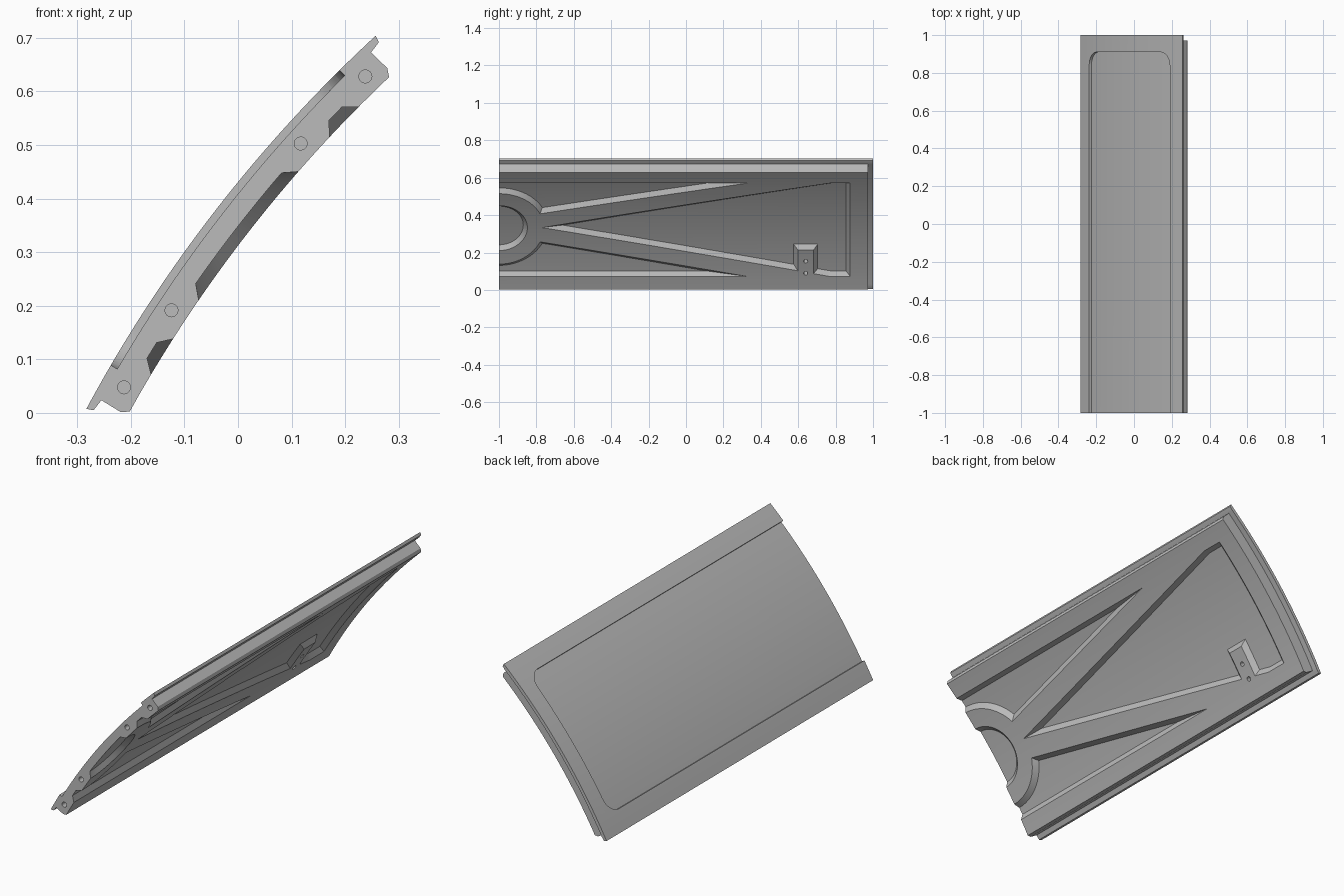
import bpy, bmesh, math
from mathutils import Vector

cube = bpy.data.objects.get("Cube")
if cube:
    bpy.data.objects.remove(cube)

# The panel is laid out flat as (y along, s around, r radius), then rolled on a cylinder
CENTRE_X, CENTRE_Z, MID_ANGLE = 2.068, -1.258, math.radians(37.79)
R_IN, R_FLOOR, R_LIP, R_OUT = 2.5965, 2.6185, 2.653, 2.67
STEP = 0.02
DRAFT = 0.022

grey = bpy.data.materials.new("plain grey")
grey.use_nodes = True
grey.diffuse_color = (0.5, 0.5, 0.5, 1)
grey.node_tree.nodes["Principled BSDF"].inputs["Base Color"].default_value = (0.5, 0.5, 0.5, 1)


def roll(p):
    y, s, r = p
    a = MID_ANGLE + s / 2.6
    return Vector((CENTRE_X - r * math.cos(a), y, CENTRE_Z + r * math.sin(a)))


def loft(name, loop_a, loop_b):
    """Solid between two matching flat loops, sliced across and rolled."""
    bm = bmesh.new()
    a = [bm.verts.new(p) for p in loop_a]
    b = [bm.verts.new(p) for p in loop_b]
    caps = [bm.faces.new(a), bm.faces.new(b[::-1])]
    n = len(a)
    for i in range(n):
        j = (i + 1) % n
        bm.faces.new((a[j], a[i], b[i], b[j]))
    bm.normal_update()
    bmesh.ops.triangulate(bm, faces=caps)
    # slices are offset so that none passes through a corner
    for k in range(-24, 24):
        bmesh.ops.bisect_plane(bm, geom=bm.verts[:] + bm.edges[:] + bm.faces[:],
                               dist=1e-6, plane_co=(0, (k + 0.37) * STEP, 0),
                               plane_no=(0, 1, 0))
    bmesh.ops.remove_doubles(bm, verts=bm.verts[:], dist=1e-5)
    for v in bm.verts:
        v.co = roll(v.co)
    bm.normal_update()
    bmesh.ops.triangulate(bm, faces=bm.faces[:])
    if bm.calc_volume(signed=True) < 0:
        bmesh.ops.reverse_faces(bm, faces=bm.faces[:])
    bm.normal_update()
    mesh = bpy.data.meshes.new(name)
    bm.to_mesh(mesh)
    bm.free()
    mesh.materials.append(grey)
    obj = bpy.data.objects.new(name, mesh)
    bpy.context.scene.collection.objects.link(obj)
    return obj


def inset(points, d):
    """Mitred inset of an outline; negative d grows it."""
    pts = [Vector(p) for p in points]
    n = len(pts)
    area = sum(pts[i - 1].cross(pts[i]) for i in range(n))
    sign = 1 if area > 0 else -1
    result = []
    for i in range(n):
        d1 = (pts[i] - pts[i - 1]).normalized()
        d2 = (pts[(i + 1) % n] - pts[i]).normalized()
        n1, n2 = Vector((-d1.y, d1.x)), Vector((-d2.y, d2.x))
        result.append(pts[i] + (n1 + n2) / (1 + n1.dot(n2)) * d * sign)
    return result


def prism(name, outline, r0, r1, grow=0, shrink=0):
    return loft(name, [(p[0], p[1], r0) for p in inset(outline, -grow)],
                [(p[0], p[1], r1) for p in inset(outline, shrink)])


def arc(cy, cs, radius, start, end, n):
    steps = [math.radians(start + (end - start) * i / n) for i in range(n + 1)]
    return [(cy + radius * math.cos(t), cs + radius * math.sin(t)) for t in steps]


def circle(cy, cs, radius, n):
    return arc(cy, cs, radius, 0, 360, n)[:-1]


# Shell with overlapping edge lips
half = [(0.397, R_IN), (0.406, 2.611), (0.404, R_LIP), (0.427, 2.657), (0.431, R_OUT)]
section = half + [(-s, r) for s, r in reversed(half)]
panel = loft("curved_panel", [(-1, s, r) for s, r in section],
             [(1, s, r) for s, r in section])
cutters = []

# Tapered side pockets, leaving a ring and diagonal ribs
side = [(-1.1, 0.317), (0.33, 0.317)] + arc(-1, 0, 0.239, 23.4, 90, 20) + [(-1.1, 0.239)]
# Wide fan pocket with a notch that leaves the bracket boss standing
fan = [(-0.77, 0), (0.598, -0.281), (0.598, -0.148), (0.682, -0.148), (0.682, -0.299),
       (0.77, -0.317), (0.878, -0.317), (0.878, 0.317), (0.77, 0.317)]
pockets = {"fan_pocket": fan,
           "upper_pocket": side,
           "lower_pocket": [(y, -s) for y, s in side],
           "hub_pocket": circle(-1, 0, 0.152, 64)}
for name, outline in pockets.items():
    cutters.append(prism(name, outline, R_IN - 0.005, R_FLOOR, 0.005, DRAFT))

# Screw holes in the boss
for s in (-0.221, -0.297):
    cutters.append(prism("boss_hole", circle(0.64, s, 0.011, 16), 2.585, 2.635))

# Dowel holes in the flat end
for s in (-0.363, -0.196, 0.194, 0.366):
    ring = circle(s, 2.628, 0.012, 24)
    cutters.append(loft("dowel_hole", [(-1.05, *p) for p in ring],
                        [(-0.95, *p) for p in ring]))

# Shallow rounded recess on the outer face
corner = arc(0.84, 0.27, 0.07, 0, 90, 8)
recess = [(-1.1, -0.34)] + [(y, -s) for y, s in reversed(corner)] + corner + [(-1.1, 0.34)]
cutters.append(prism("outer_recess", recess, 2.656, 2.7))

# Rebate under the end lip
cutters.append(prism("end_rebate", [(0.972, -0.46), (1.1, -0.46), (1.1, 0.46), (0.972, 0.46)],
                     2.55, 2.654))

# Cut everything out of the shell
bpy.context.view_layer.objects.active = panel
for cutter in cutters:
    cutter.hide_render = True
    mod = panel.modifiers.new("cut", 'BOOLEAN')
    mod.operation = 'DIFFERENCE'
    mod.solver = 'EXACT'
    mod.use_hole_tolerant = True
    mod.object = cutter
    bpy.ops.object.modifier_apply(modifier=mod.name)
    bpy.data.objects.remove(cutter)

bpy.ops.object.select_all(action='DESELECT')
panel.select_set(True)
bpy.ops.object.shade_smooth_by_angle(angle=math.radians(20))
